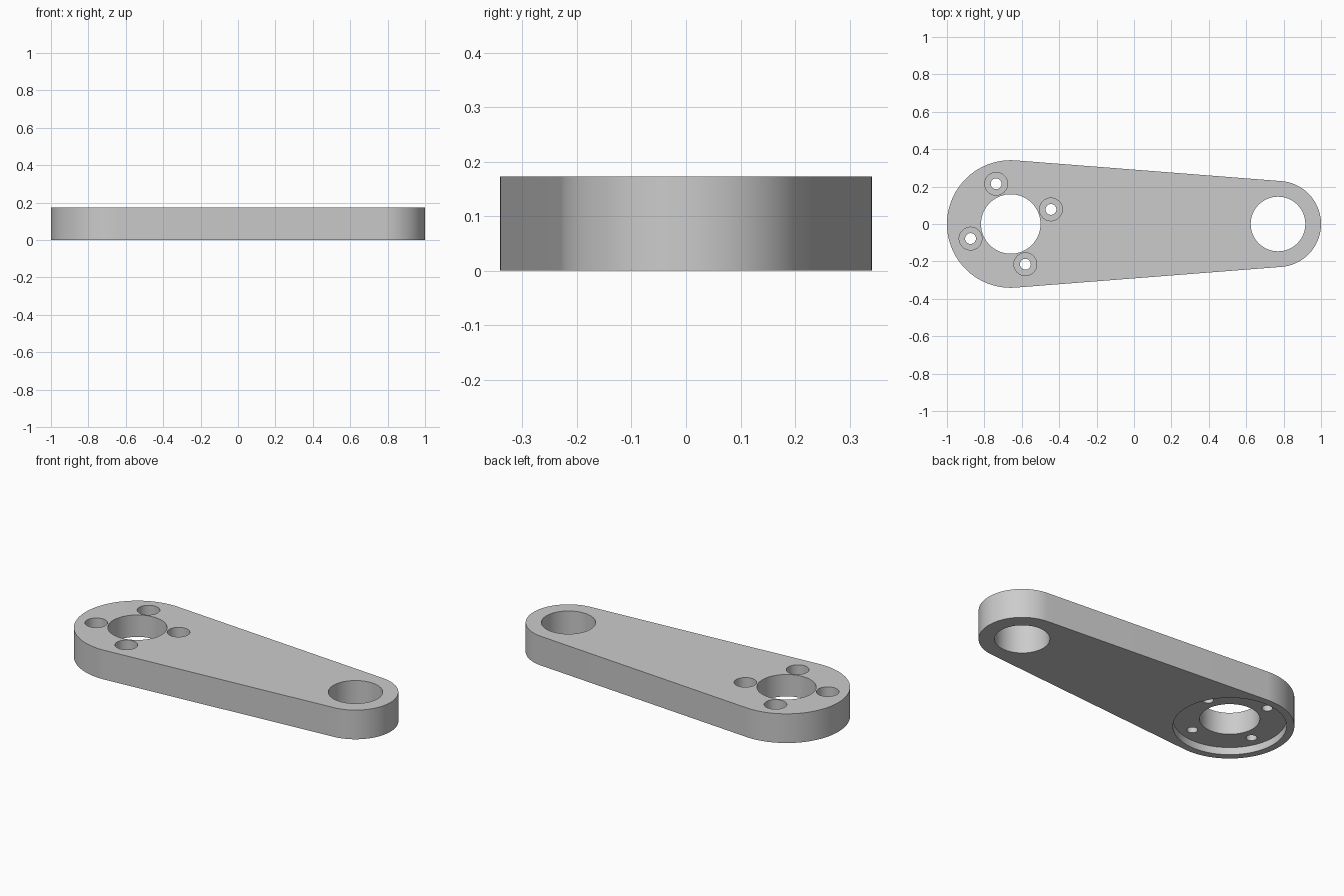
import bpy, bmesh
from math import sin, cos, acos, pi, radians, atan2, hypot

cube = bpy.data.objects.get("Cube")
if cube:
    bpy.data.objects.remove(cube, do_unlink=True)

THICK = 0.173
BIG_X, BIG_R = -0.659, 0.341
SMALL_X, SMALL_R = 0.77, 0.23
RECESS = 0.043          # underside pocket depth
WEB_TOP = 0.087         # floor height of the screw counterbores

metal = bpy.data.materials.new("grey metal")
metal.use_nodes = True
colour = (0.6, 0.6, 0.6, 1)
metal.diffuse_color = colour
metal.node_tree.nodes["Principled BSDF"].inputs["Base Color"].default_value = colour


def prism(name, outline, z0, z1):
    """Extrude a closed outline from z0 to z1."""
    bm = bmesh.new()
    base = bm.faces.new([bm.verts.new((x, y, z0)) for x, y in outline])
    top = bmesh.ops.extrude_face_region(bm, geom=[base])["geom"]
    verts = [v for v in top if isinstance(v, bmesh.types.BMVert)]
    bmesh.ops.translate(bm, verts=verts, vec=(0, 0, z1 - z0))
    bmesh.ops.recalc_face_normals(bm, faces=bm.faces)
    mesh = bpy.data.meshes.new(name)
    bm.to_mesh(mesh)
    bm.free()
    mesh.materials.append(metal)
    obj = bpy.data.objects.new(name, mesh)
    bpy.context.collection.objects.link(obj)
    return obj


def arc(cx, cy, r, a0, a1, n):
    return [(cx + r * cos(a0 + (a1 - a0) * i / n),
             cy + r * sin(a0 + (a1 - a0) * i / n)) for i in range(n + 1)]


# Tapered arm: two round ends joined by their common tangents
tangent = acos((BIG_R - SMALL_R) / (SMALL_X - BIG_X))
outline = (arc(SMALL_X, 0, SMALL_R, -tangent, tangent, 48)
           + arc(BIG_X, 0, BIG_R, tangent, 2 * pi - tangent, 64))
arm = prism("lever_arm", outline, 0, THICK)


def drill(name, x, y, r, z0, z1, sides):
    """Cut a round hole in the arm."""
    cutter = prism(name, arc(x, y, r, 0, 2 * pi, sides)[:-1], z0, z1)
    cutter.hide_render = True
    mod = arm.modifiers.new(name, "BOOLEAN")
    mod.operation = "DIFFERENCE"
    mod.solver = "EXACT"
    mod.object = cutter
    bpy.ops.object.modifier_apply(modifier=name)
    bpy.data.objects.remove(cutter, do_unlink=True)


bpy.ops.object.select_all(action="DESELECT")
arm.select_set(True)
bpy.context.view_layer.objects.active = arm

# Bores and the shallow round pocket underneath
drill("small_bore", SMALL_X, 0, 0.146, -0.1, 0.3, 64)
drill("pocket", BIG_X, 0, 0.3, -0.1, RECESS, 96)
drill("large_bore", BIG_X, 0, 0.159, -0.1, 0.3, 64)

# Four counterbored screw holes around the large bore
bolt_radius, first = hypot(0.215, 0.078), atan2(0.078, 0.215)
for i in range(4):
    a = first + i * pi / 2
    x, y = BIG_X + bolt_radius * cos(a), bolt_radius * sin(a)
    drill("counterbore", x, y, 0.061, WEB_TOP, 0.3, 40)
    drill("screw_hole", x, y, 0.029, -0.1, 0.3, 32)

bpy.ops.object.shade_smooth_by_angle(angle=radians(30))
